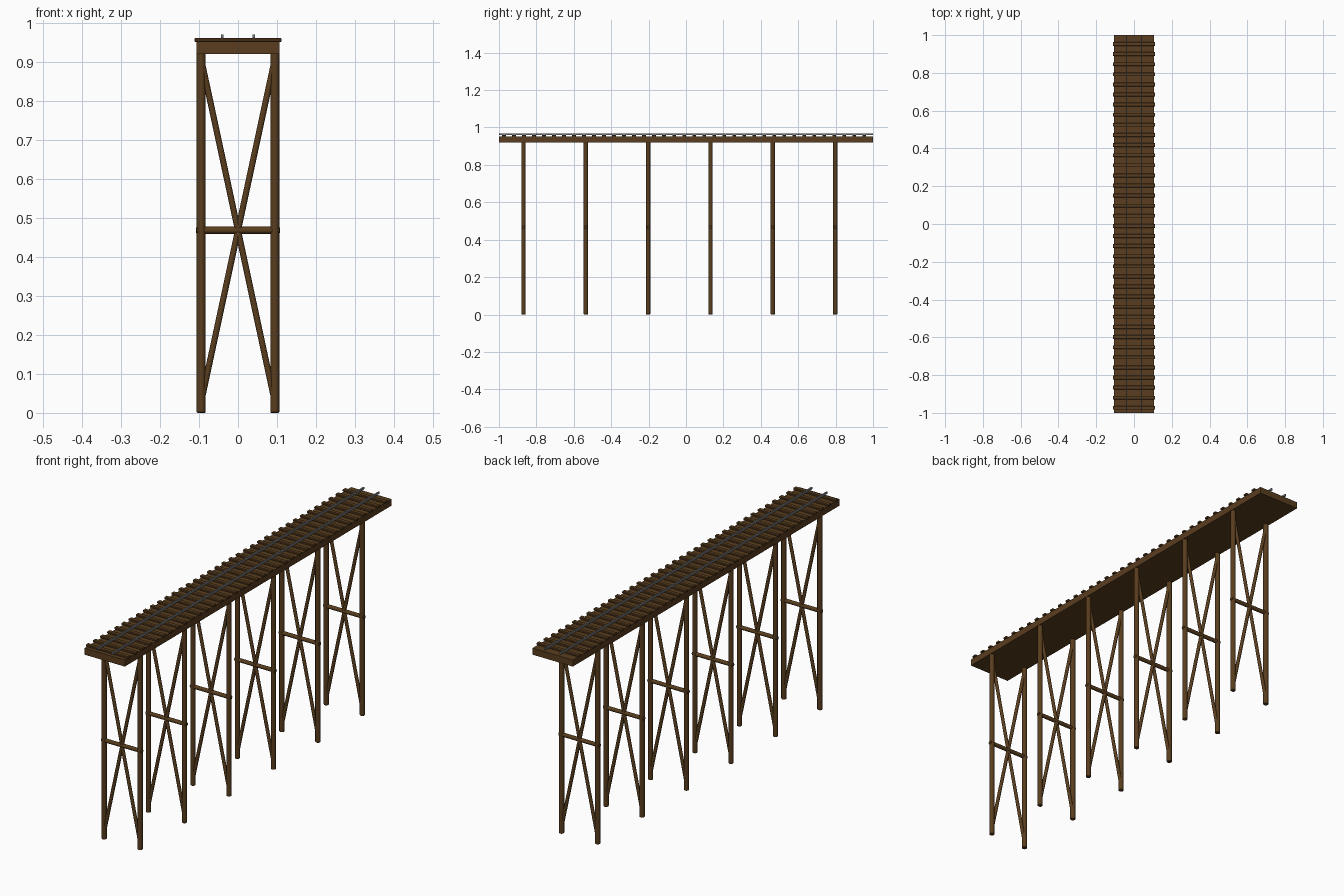
import bpy, math
from mathutils import Vector

if "Cube" in bpy.data.objects:
    bpy.data.objects.remove(bpy.data.objects["Cube"])

def material(name, color):
    m = bpy.data.materials.new(name)
    m.diffuse_color = (*color, 1)
    m.use_nodes = True
    m.node_tree.nodes["Principled BSDF"].inputs["Base Color"].default_value = m.diffuse_color
    return m

timber = material("brown timber", (0.1, 0.047, 0.013))
steel = material("grey steel", (0.22, 0.23, 0.25))

def finish(ob, name, mat, bevel):
    ob.name = name
    ob.data.materials.append(mat)
    if bevel:
        b = ob.modifiers.new("chamfer", 'BEVEL')
        b.width = bevel
        b.segments = 1
        b.limit_method = 'ANGLE'
        b.angle_limit = math.radians(60)

def box(name, center, size, mat, bevel=0.0):
    """Box with optional chamfered edges."""
    bpy.ops.mesh.primitive_cube_add(size=1, location=center)
    ob = bpy.context.object
    ob.scale = size
    bpy.ops.object.transform_apply(location=False, rotation=False, scale=True)
    finish(ob, name, mat, bevel)

def log(name, a, b, radius, bevel=0.0):
    """Round timber between two points."""
    a, b = Vector(a), Vector(b)
    d = b - a
    bpy.ops.mesh.primitive_cylinder_add(vertices=12, radius=radius, depth=d.length,
                                        location=(a + b) / 2,
                                        rotation=d.to_track_quat('Z', 'Y').to_euler())
    finish(bpy.context.object, name, timber, bevel)
    bpy.ops.object.shade_smooth_by_angle(angle=math.radians(35))

# Deck slab
box("deck", (0, 0, 0.9355), (0.212, 2.0, 0.031), timber)

# Cross ties
for i in range(37):
    box(f"tie_{i+1}", (0, -0.973 + i * 0.0535, 0.9555), (0.224, 0.02, 0.010), timber, 0.002)

# Rails
for side, x in (("left", -0.04), ("right", 0.04)):
    box(f"{side}_rail", (x, 0, 0.9645), (0.006, 2.0, 0.009), steel)

# Trestle bents: two posts, a crossbar and an X brace each
for i in range(6):
    y = -0.869 + i * 0.3333
    for side, s in (("left", -1), ("right", 1)):
        x = s * 0.0945
        log(f"{side}_post_{i+1}", (x, y, 0), (x, y, 0.922), 0.0115, 0.002)
        log(f"{side}_brace_{i+1}", (-x, y, 0.0275), (x, y, 0.9075), 0.0078)
    log(f"crossbar_{i+1}", (-0.107, y, 0.468), (0.107, y, 0.468), 0.0092, 0.002)
